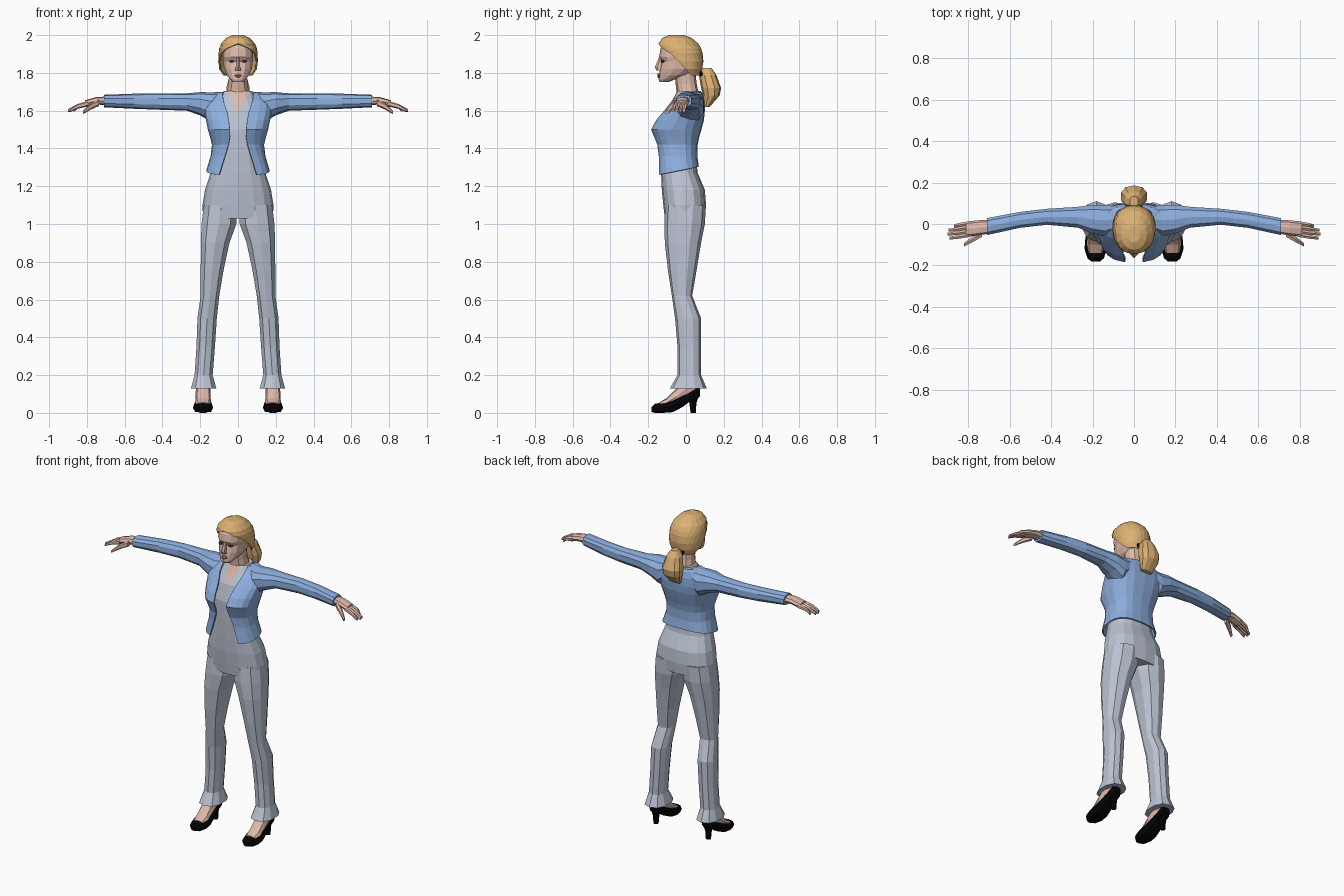
import bpy, bmesh, math
from mathutils import Vector


def mat(name, r, g, b):
    m = bpy.data.materials.new(name)
    m.diffuse_color = [c ** 2.2 for c in (r, g, b)] + [1]
    return m


SKIN = mat("skin", 0.87, 0.72, 0.66)
HAIR = mat("blonde hair", 0.86, 0.69, 0.45)
BLUE = mat("blue jacket", 0.55, 0.68, 0.87)
GREY = mat("grey cloth", 0.73, 0.76, 0.82)
BLACK = mat("black leather", 0.05, 0.05, 0.05)
LIPS = mat("lip rose", 0.68, 0.46, 0.43)
EYES = mat("eye brown", 0.36, 0.27, 0.24)


def oval(axis, pos, u0, u1, v0, v1, n, p, gap):
    """Super-oval cross-section across an axis; a gap (degrees) opens its low-v side."""
    pts = []
    for k in range(n):
        if gap is None:
            a = 2 * math.pi * k / n
        else:
            g = math.radians(gap)
            a = g + (2 * math.pi - 2 * g) * k / (n - 1)
        s, c = math.sin(a), math.cos(a)
        u = (u0 + u1) / 2 + (u1 - u0) / 2 * math.copysign(abs(s) ** p, s)
        v = (v0 + v1) / 2 - (v1 - v0) / 2 * math.copysign(abs(c) ** p, c)
        co = [u, v]
        co.insert(axis, pos)
        pts.append(Vector(co))
    return pts


def loft(name, mats, axis, slices, n=10, p=0.85, caps=(True, True), mirror=False, thick=0, edit=None):
    """Skin a row of slices (pos, u0, u1, v0, v1[, gap]) lying across an axis."""
    bm = bmesh.new()
    is_open = len(slices[0]) == 6
    rings = []
    for s in slices:
        gap = s[5] if is_open else None
        rings.append([bm.verts.new(c) for c in oval(axis, *s[:5], n, p, gap)])
    for a, b in zip(rings, rings[1:]):
        for k in range(n - 1 if is_open else n):
            j = (k + 1) % n
            bm.faces.new((a[k], a[j], b[j], b[k]))
    for use, r in zip(caps, (rings[0], rings[-1])):
        if use:
            bm.faces.new(r)
    bmesh.ops.remove_doubles(bm, verts=bm.verts, dist=0.0005)
    bmesh.ops.recalc_face_normals(bm, faces=bm.faces)
    if edit:
        edit(bm)
    me = bpy.data.meshes.new(name)
    bm.to_mesh(me)
    bm.free()
    for m in mats:
        me.materials.append(m)
    ob = bpy.data.objects.new(name, me)
    bpy.context.collection.objects.link(ob)
    if mirror:
        ob.modifiers.new("mirror", 'MIRROR').use_mirror_merge = False
    if thick:
        mod = ob.modifiers.new("thickness", 'SOLIDIFY')
        mod.thickness, mod.offset = thick, -1
    return ob


def sym(rows):
    """Rows (z, half width, front, back[, gap]) to slices centred on x = 0."""
    return [(r[0], -r[1], r[1], *r[2:]) for r in rows]


def neckline(bm):
    # cut a V in the shirt front and colour it as skin
    for s in (1, -1):
        fs = [f for f in bm.faces if f.calc_center_median().z > 1.5]
        geom = fs + list({e for f in fs for e in f.edges}) + list({v for f in fs for v in f.verts})
        bmesh.ops.bisect_plane(bm, geom=geom, plane_co=(0, 0, 1.58), plane_no=(1, 0, -0.4 * s))
    for f in bm.faces:
        c = f.calc_center_median()
        if c.z > 1.58 and ((c.y < 0 and abs(c.x) < 0.4 * (c.z - 1.58)) or c.z > 1.704):
            f.material_index = 1


def tilt_hem(bm):
    # the hem hangs lower at the front
    for v in bm.verts:
        if v.co.z < 1.30:
            v.co.z = 1.29 + 0.2 * v.co.y


# Shirt and hips
loft("shirt_and_hips", [GREY, SKIN], 2, sym([
    (1.03, .185, -.112, .10), (1.10, .188, -.12, .106), (1.18, .175, -.128, .10),
    (1.27, .145, -.132, .062), (1.38, .12, -.135, .05), (1.50, .135, -.135, .06),
    (1.60, .14, -.107, .08), (1.66, .10, -.07, .08), (1.705, .075, -.045, .078)]),
    n=16, p=.8, edit=neckline)

# Open jacket and sleeves
loft("jacket", [BLUE], 2, sym([
    (1.27, .168, -.155, .068, 30), (1.36, .145, -.15, .06, 22), (1.42, .138, -.155, .062, 15),
    (1.46, .148, -.17, .07, 11), (1.50, .16, -.186, .082, 10), (1.55, .17, -.16, .095, 11),
    (1.60, .18, -.118, .10, 13), (1.65, .17, -.08, .098, 20), (1.69, .13, -.04, .088, 33),
    (1.70, .09, -.025, .082, 55)]),
    n=19, p=.75, caps=(False, False), thick=.008, edit=tilt_hem)
loft("sleeves", [BLUE], 0, [
    (.07, -.03, .085, 1.60, 1.70), (.14, -.06, .095, 1.54, 1.697), (.20, -.05, .095, 1.575, 1.698),
    (.27, -.02, .085, 1.60, 1.692), (.42, -.005, .075, 1.605, 1.692),
    (.55, -.02, .06, 1.61, 1.69), (.71, -.055, .03, 1.618, 1.684)], p=.8, mirror=True)

# Trouser legs
loft("trouser_legs", [GREY], 2, [
    (1.10, .0, .185, -.11, .105), (1.0, .005, .197, -.115, .10), (.90, .042, .20, -.112, .08),
    (.75, .075, .20, -.095, .055), (.62, .097, .20, -.075, .033), (.50, .11, .217, -.058, .08),
    (.35, .12, .222, -.045, .08), (.20, .132, .232, -.045, .08), (.13, .112, .252, -.085, .11)],
    mirror=True)

# Feet and heeled shoes, sliced from toe to heel
FX = .185


def toe_to_heel(rows):
    return [(y, FX - w, FX + w, z0, z1) for y, w, z0, z1 in rows]


loft("feet", [SKIN], 1, toe_to_heel([
    (-.14, .036, .03, .056), (-.10, .042, .03, .08), (-.05, .04, .04, .132),
    (0, .038, .07, .19), (.055, .028, .09, .19)]), n=8, p=.8, mirror=True)
loft("shoes", [BLACK], 1, toe_to_heel([
    (-.182, .02, .005, .03), (-.165, .04, 0, .048), (-.12, .054, 0, .056), (-.07, .05, .004, .07),
    (-.02, .042, .03, .095), (.02, .037, .06, .115), (.06, .034, .075, .14), (.075, .02, .09, .13)]),
    n=8, p=.7, mirror=True)
loft("shoe_heels", [BLACK], 2, [
    (.10, FX - .03, FX + .03, .01, .07), (.05, FX - .018, FX + .018, .018, .055),
    (0, FX - .015, FX + .015, .024, .052)], n=8, mirror=True)

# Hands
loft("palms", [SKIN], 0, [
    (.69, -.045, .02, 1.63, 1.675), (.75, -.055, .018, 1.632, 1.672),
    (.81, -.062, .012, 1.618, 1.655)], n=8, mirror=True)
loft("thumbs", [SKIN], 0, [
    (.735, -.065, -.03, 1.625, 1.66), (.78, -.09, -.058, 1.605, 1.638),
    (.82, -.11, -.09, 1.582, 1.60)], n=6, mirror=True)
for j, tip in enumerate((.89, .90, .895, .87)):
    y = -.053 + .019 * j
    loft("fingers_%d" % (j + 1), [SKIN], 0, [
        (.795, y - .011, y + .011, 1.622, 1.652), (.85, y - .020, y + .001, 1.610, 1.635),
        (tip, y - .023, y - .007, 1.592, 1.608)], n=6, mirror=True)

# Neck, head and face
loft("neck", [SKIN], 2, sym([
    (1.64, .07, -.05, .07), (1.70, .06, -.05, .065), (1.74, .052, -.055, .057),
    (1.80, .05, -.06, .05)]), n=10)
loft("head", [SKIN], 2, sym([
    (1.752, .028, -.14, -.09), (1.765, .042, -.145, -.06), (1.79, .062, -.142, .02),
    (1.82, .075, -.138, .06), (1.86, .08, -.128, .075), (1.885, .082, -.142, .08),
    (1.93, .08, -.135, .07), (1.97, .05, -.11, .03)]), n=14)
loft("nose", [SKIN], 2, sym([
    (1.88, .008, -.144, -.11), (1.83, .013, -.165, -.11), (1.812, .018, -.155, -.11)]), n=6)
loft("lips", [LIPS], 2, sym([
    (1.774, .012, -.149, -.12), (1.785, .025, -.152, -.12), (1.797, .012, -.15, -.12)]), n=6)
loft("eyes", [EYES], 2, [
    (1.856, .022, .044, -.131, -.11), (1.862, .02, .05, -.132, -.11),
    (1.868, .024, .046, -.133, -.11)], n=6, mirror=True)

# Hair cap, open over the face, with a tied ponytail
loft("hair", [HAIR], 2, sym([
    (1.785, .08, -.06, .075, 110), (1.82, .10, -.10, .086, 92), (1.86, .105, -.12, .092, 78),
    (1.905, .104, -.138, .088, 58), (1.93, .10, -.148, .08, 35), (1.955, .09, -.146, .065, 0),
    (1.985, .062, -.125, .03, 0), (2.0, .03, -.09, -.01, 0)]),
    n=17, p=.95, caps=(False, True), thick=.008)
loft("ponytail", [HAIR], 2, sym([
    (1.825, .02, .08, .135), (1.79, .045, .068, .16), (1.72, .065, .08, .186),
    (1.68, .06, .09, .178), (1.62, .04, .095, .125)]), n=10)
bpy.ops.mesh.primitive_torus_add(major_segments=10, minor_segments=5, major_radius=.034,
                                 minor_radius=.009, location=(0, .078, 1.80),
                                 rotation=(math.radians(-62), 0, 0))
tie = bpy.context.object
tie.name = "hair_tie"
tie.data.materials.append(BLACK)
